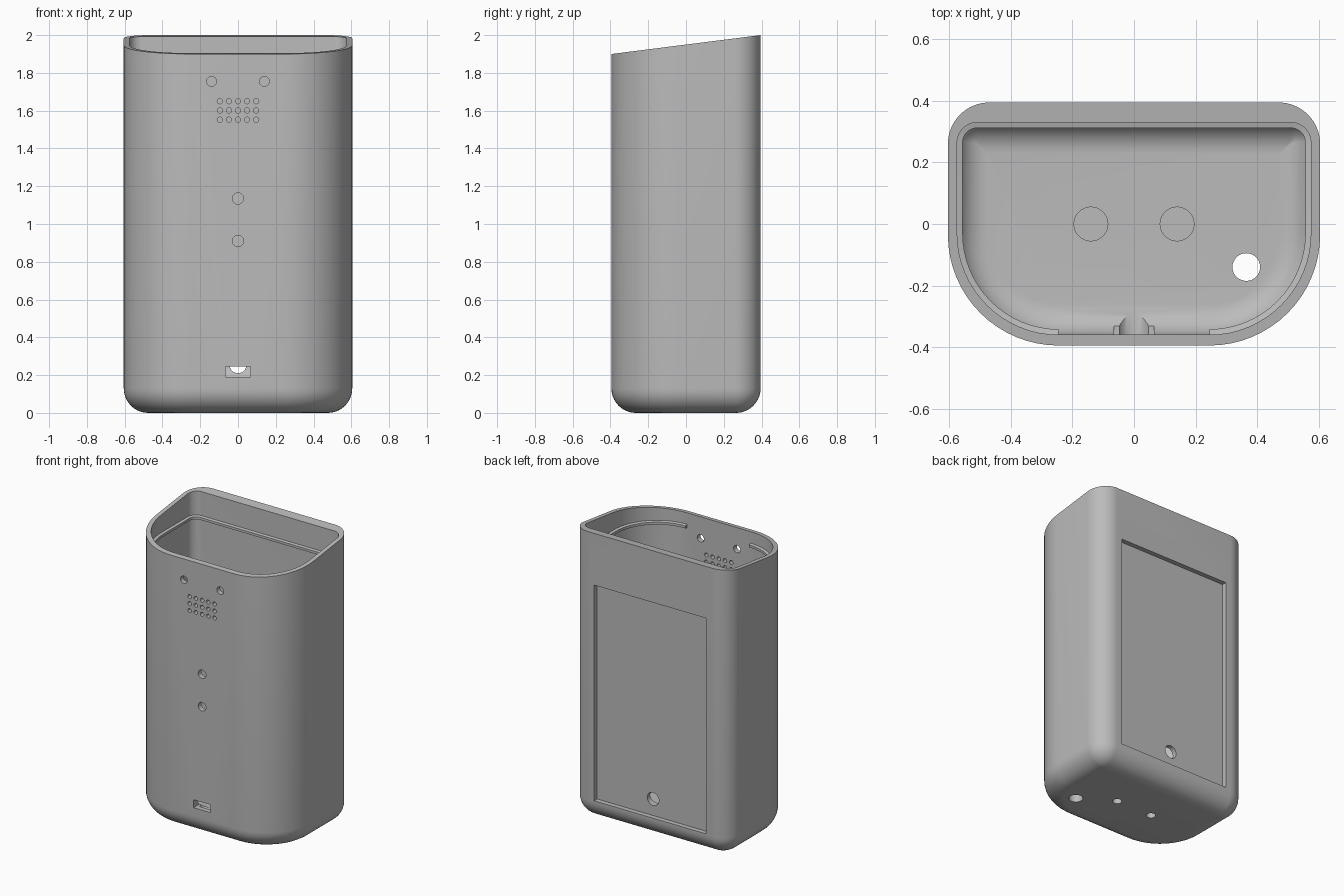
import bpy, bmesh, math
from mathutils import Matrix

cube = bpy.data.objects.get("Cube")
if cube:
    bpy.data.objects.remove(cube, do_unlink=True)

plastic = bpy.data.materials.new("grey_plastic")
plastic.use_nodes = True
GREY = (0.5, 0.5, 0.5, 1)
plastic.diffuse_color = GREY
plastic.node_tree.nodes["Principled BSDF"].inputs["Base Color"].default_value = GREY

SEGMENTS = 16
OUTER = dict(half=0.605, front=-0.395, back=0.395, r_front=0.36, r_back=0.135)
INNER = dict(half=0.575, front=-0.36, back=0.33, r_front=0.33, r_back=0.065)
FLOOR = 0.16


def outline(half, front, back, r_front, r_back, inset=0.0):
    """Plan with wide front corners, from front right round to front left."""
    rf, rb = (max(r - inset, 0.003) for r in (r_front, r_back))
    half, front, back = half - inset, front + inset, back - inset
    corners = [(half - rf, front + rf, rf, -90), (half - rb, back - rb, rb, 0),
               (rb - half, back - rb, rb, 90), (rf - half, front + rf, rf, 180)]
    points = []
    for cx, cy, r, start in corners:
        for i in range(SEGMENTS + 1):
            a = math.radians(start + 90 * i / SEGMENTS)
            points.append((cx + r * math.cos(a), cy + r * math.sin(a)))
    return points


def make_object(name, bm):
    bmesh.ops.recalc_face_normals(bm, faces=bm.faces)
    mesh = bpy.data.meshes.new(name)
    bm.to_mesh(mesh)
    bm.free()
    obj = bpy.data.objects.new(name, mesh)
    bpy.context.collection.objects.link(obj)
    mesh.materials.append(plastic)
    return obj


def tub(name, plan, bottom, fillet, top):
    """Closed solid with a rounded bottom edge; top gives the height at y."""
    bm = bmesh.new()
    rings = []
    steps = 10
    for i in range(steps + 1):
        a = math.pi / 2 * i / steps
        inset, z = fillet * (1 - math.sin(a)), bottom + fillet * (1 - math.cos(a))
        rings.append([bm.verts.new((x, y, z)) for x, y in outline(**plan, inset=inset)])
    rings.append([bm.verts.new((x, y, top(y))) for x, y in outline(**plan)])
    for low, high in zip(rings, rings[1:]):
        for j in range(len(low)):
            k = (j + 1) % len(low)
            bm.faces.new((low[j], low[k], high[k], high[j]))
    bm.faces.new(rings[0])
    bm.faces.new(rings[-1])
    return make_object(name, bm)


def cylinder(r, start, end, sides=32):
    """Round cutter between two points on an axis-aligned line."""
    bm = bmesh.new()
    along_y = start[2] == end[2]
    depth = abs(end[1] - start[1]) if along_y else abs(end[2] - start[2])
    turn = Matrix.Rotation(math.pi / 2, 4, "X") if along_y else Matrix()
    centre = [(a + b) / 2 for a, b in zip(start, end)]
    bmesh.ops.create_cone(bm, cap_ends=True, segments=sides, radius1=r, radius2=r,
                          depth=depth, matrix=Matrix.Translation(centre) @ turn)
    return make_object("cutter", bm)


def box(low, high):
    bm = bmesh.new()
    centre = [(a + b) / 2 for a, b in zip(low, high)]
    size = [b - a for a, b in zip(low, high)]
    bmesh.ops.create_cube(bm, size=1, matrix=Matrix.Translation(centre) @ Matrix.Diagonal((*size, 1)))
    return make_object("cutter", bm)


def cut(target, cutter):
    mod = target.modifiers.new("cut", "BOOLEAN")
    mod.operation, mod.solver, mod.object = "DIFFERENCE", "EXACT", cutter
    result = bpy.data.meshes.new_from_object(
        target.evaluated_get(bpy.context.evaluated_depsgraph_get()))
    target.modifiers.clear()
    target.data = result
    bpy.data.objects.remove(cutter, do_unlink=True)


def front_hole(x, z, r, sides=24):
    cut(shell, cylinder(r, (x, -0.45, z), (x, -0.3, z), sides))


# Shell with a sloping rim, hollowed out
shell = tub("housing_shell", OUTER, 0.0, 0.13, lambda y: 1.95 + y * 0.1 / 0.79)
cut(shell, tub("cutter", INNER, FLOOR, 0.1, lambda y: 2.2))

# Recessed back panel and its cable hole
cut(shell, box((-0.43, 0.362, 0.14), (0.43, 0.5, 1.64)))
cut(shell, cylinder(0.045, (0, 0.25, 0.255), (0, 0.45, 0.255)))

# Port slot with a round clearance behind it
cut(shell, box((-0.065, -0.45, 0.19), (0.065, -0.3, 0.245)))
cut(shell, cylinder(0.055, (0, -0.36, 0.2175), (0, -0.2, 0.2175)))

# Front sensor, button and speaker holes
for side in (-1, 1):
    front_hole(side * 0.14, 1.755, 0.026)
for z in (0.91, 1.135):
    front_hole(0, z, 0.03)
for row in range(3):
    for column in range(-2, 3):
        front_hole(column * 0.048, 1.552 + row * 0.049, 0.014, 16)

# Floor: drain hole, round pockets above and screw holes below
cut(shell, cylinder(0.045, (0.365, -0.14, -0.1), (0.365, -0.14, 0.4)))
for side in (-1, 1):
    x = side * 0.14
    cut(shell, cylinder(0.055, (x, 0, 0.12), (x, 0, 0.3)))
    cut(shell, cylinder(0.03, (x, 0, -0.1), (x, 0, 0.08)))

# Bead for the lid, open along the flat front wall
bm = bmesh.new()
section = [(-0.005, 1.797), (0.018, 1.803), (0.018, 1.82), (-0.005, 1.826)]
strips = [[bm.verts.new((x, y, z)) for x, y in outline(**INNER, inset=inset)]
          for inset, z in section]
for a, b in zip(strips, strips[1:] + strips[:1]):
    for j in range(len(a) - 1):
        bm.faces.new((a[j], a[j + 1], b[j + 1], b[j]))
for end in (0, -1):
    bm.faces.new([strip[end] for strip in strips])
bead = make_object("lid_bead", bm)

# Smooth shading with crisp edges
for obj in (shell, bead):
    bpy.ops.object.select_all(action="DESELECT")
    obj.select_set(True)
    bpy.context.view_layer.objects.active = obj
    bpy.ops.object.shade_smooth_by_angle(angle=math.radians(30))
